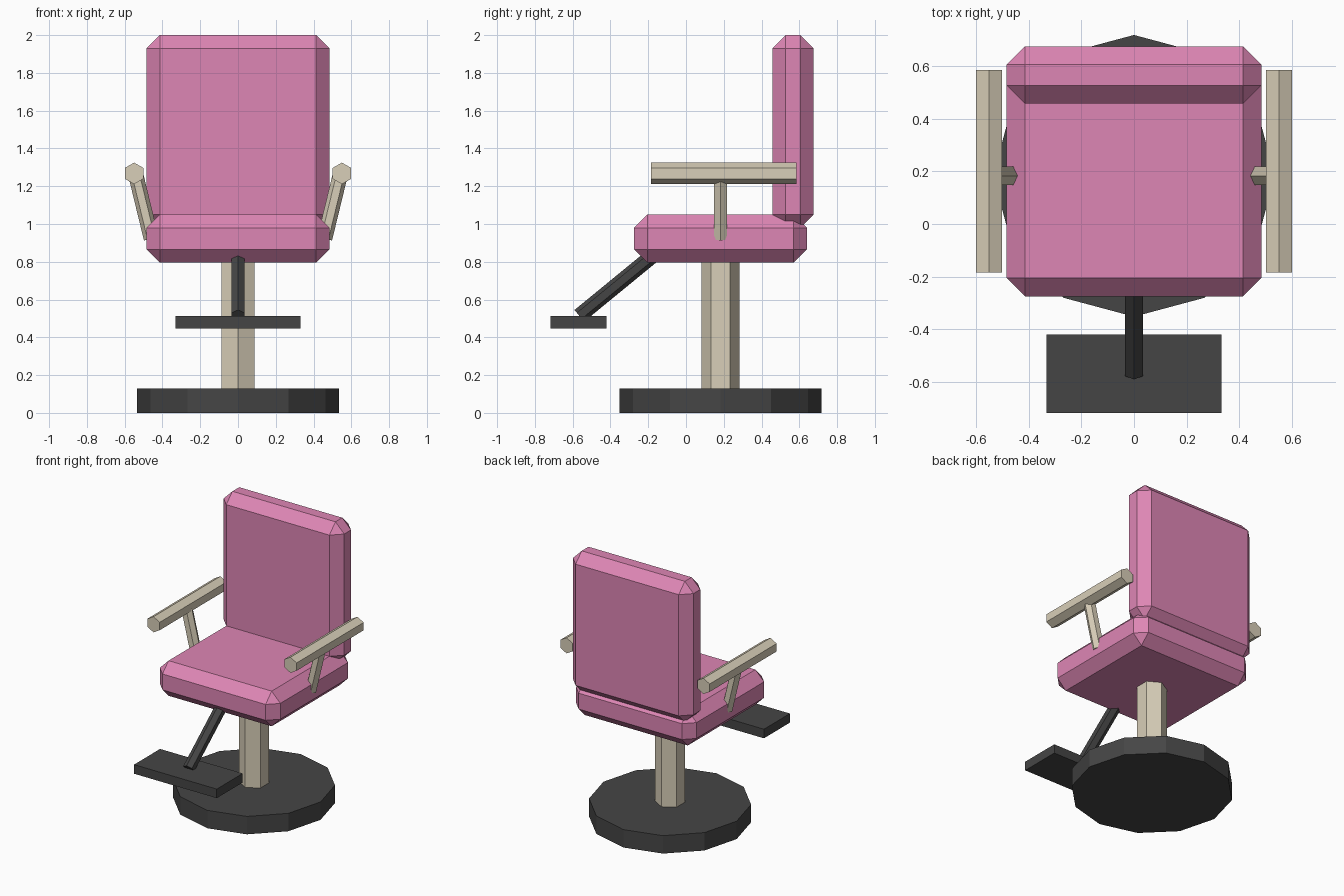
import bpy, bmesh, math
from mathutils import Vector, Matrix

if "Cube" in bpy.data.objects:
    bpy.data.objects.remove(bpy.data.objects["Cube"])


def material(name, rgb):
    m = bpy.data.materials.new(name)
    m.diffuse_color = (*rgb, 1)
    m.use_nodes = True
    m.node_tree.nodes["Principled BSDF"].inputs["Base Color"].default_value = m.diffuse_color
    return m


pink = material("pink upholstery", (0.73, 0.24, 0.46))
cream = material("cream metal", (0.69, 0.62, 0.48))
dark = material("dark metal", (0.06, 0.06, 0.06))


def finish(name, bm, mat):
    bmesh.ops.recalc_face_normals(bm, faces=bm.faces)
    mesh = bpy.data.meshes.new(name)
    bm.to_mesh(mesh)
    bm.free()
    mesh.materials.append(mat)
    ob = bpy.data.objects.new(name, mesh)
    bpy.context.collection.objects.link(ob)
    return ob


def box(name, lo, hi, mat, bevel=0):
    lo, hi = Vector(lo), Vector(hi)
    bm = bmesh.new()
    bmesh.ops.create_cube(bm, size=1, matrix=Matrix.Translation((lo + hi) / 2)
                          @ Matrix.Diagonal((*(hi - lo), 1)))
    if bevel:
        bmesh.ops.bevel(bm, geom=bm.edges[:], offset=bevel, segments=1,
                        affect='EDGES', profile=0.5)
    return finish(name, bm, mat)


def prism(name, a, b, radius, sides, mat, corner):
    """Regular prism from a to b with one corner pointing towards 'corner'."""
    a, b = Vector(a), Vector(b)
    axis = (b - a).normalized()
    u = Vector(corner)
    u = (u - axis * u.dot(axis)).normalized()
    v = axis.cross(u)
    bm = bmesh.new()
    rings = []
    for p in (a, b):
        rings.append([bm.verts.new(p + radius * (u * math.cos(t) + v * math.sin(t)))
                      for t in (2 * math.pi * i / sides for i in range(sides))])
    for i in range(sides):
        j = (i + 1) % sides
        bm.faces.new((rings[0][i], rings[0][j], rings[1][j], rings[1][i]))
    bm.faces.new(rings[0])
    bm.faces.new(rings[1])
    return finish(name, bm, mat)


CY = 0.183  # centre of the pedestal

# Pedestal
prism("base", (0, CY, 0), (0, CY, 0.13), 0.535, 12, dark, (0, 1, 0))
prism("column", (0, CY, 0.10), (0, CY, 0.85), 0.10, 6, cream, (0, 1, 0))

# Cushions
box("seat", (-0.484, -0.275, 0.795), (0.484, 0.64, 1.05), pink, 0.07)
box("backrest", (-0.484, 0.457, 0.98), (0.484, 0.675, 2.0), pink, 0.07)

# Arms
for side, s in (("left", -1), ("right", 1)):
    prism(side + "_armrest", (s * 0.55, -0.184, 1.268), (s * 0.55, 0.585, 1.268),
          0.057, 6, cream, (0, 0, 1))
    prism(side + "_arm_post", (s * 0.459, CY, 0.922), (s * 0.543, CY, 1.268),
          0.04, 6, cream, (s, 0, 0))

# Footrest
box("footrest", (-0.332, -0.718, 0.447), (0.332, -0.42, 0.513), dark)
prism("footrest_strut", (0, -0.565, 0.514), (0, -0.10, 0.895), 0.04, 6, dark, (0, 0, 1))
